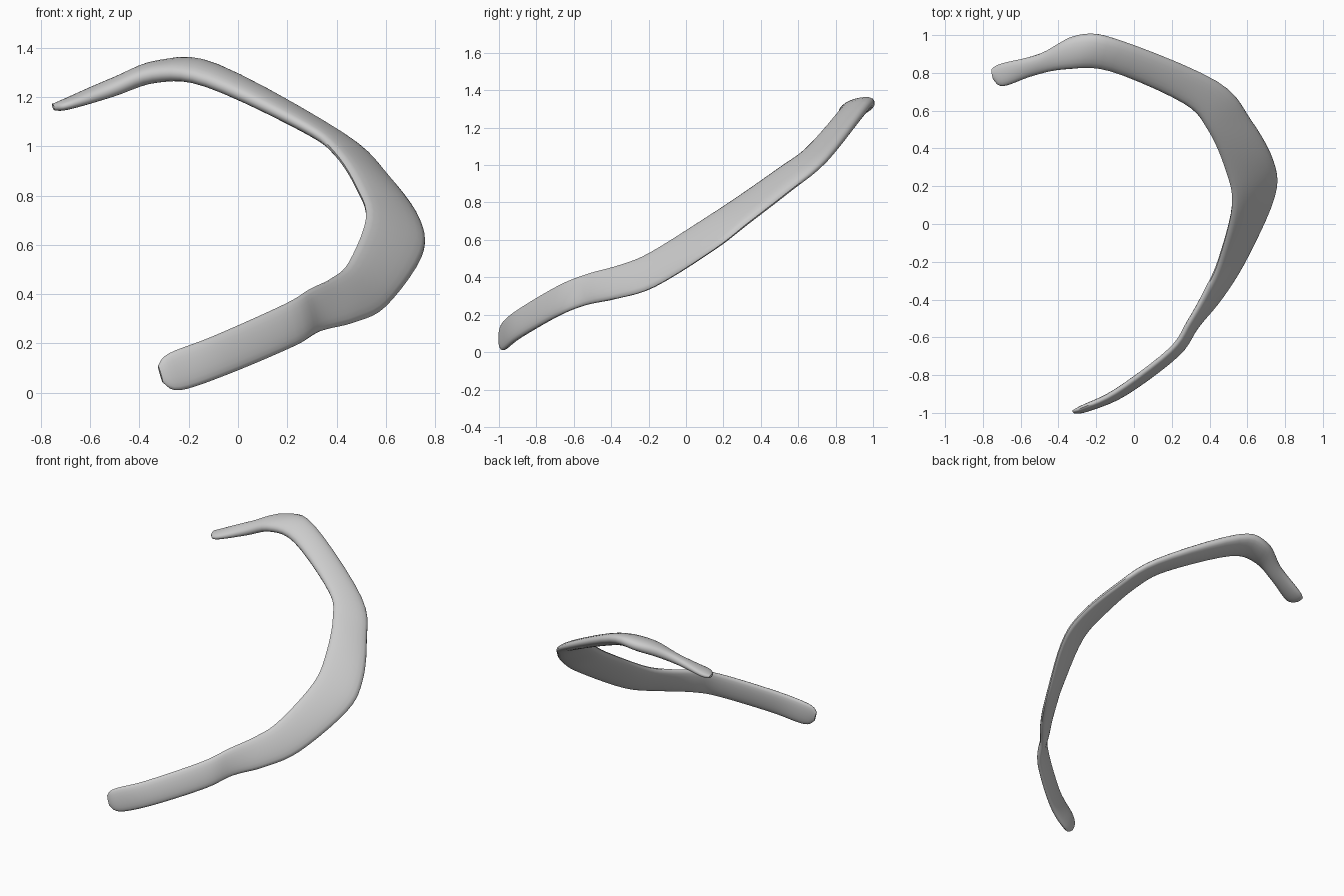
import bpy, bmesh, math
from mathutils import Vector

if "Cube" in bpy.data.objects:
    bpy.data.objects.remove(bpy.data.objects["Cube"])

# Stations along the rib: inner edge, outer edge, thickness
stations = [
    ((-.325, -.992, .11), (-.305, -.995, .04), .02),
    ((-.28, -.975, .16), (-.235, -.975, .01), .04),
    ((-.10, -.89, .23), (-.04, -.89, .075), .05),
    ((.19, -.67, .36), (.23, -.69, .19), .05),
    ((.29, -.52, .42), (.335, -.54, .25), .05),
    ((.38, -.35, .465), (.47, -.38, .285), .055),
    ((.45, -.19, .53), (.60, -.17, .35), .055),
    ((.52, .10, .71), (.745, .15, .55), .055),
    ((.48, .30, .84), (.74, .33, .69), .06),
    ((.39, .50, .98), (.62, .55, .86), .06),
    ((.26, .64, 1.08), (.44, .755, 1.03), .065),
    ((-.13, .81, 1.26), (-.08, .975, 1.315), .08),
    ((-.35, .82, 1.285), (-.30, 1.0, 1.325), .085),
    ((-.52, .79, 1.215), (-.50, .90, 1.265), .065),
    ((-.69, .73, 1.165), (-.70, .85, 1.18), .045),
    ((-.745, .765, 1.155), (-.755, .82, 1.165), .025),
]
inner = [Vector(s[0]) for s in stations]
outer = [Vector(s[1]) for s in stations]
thick = [s[2] for s in stations]
STEPS, SIDES = 5, 20


def spline(p, i, t):
    """Catmull-Rom interpolation, for vectors or numbers."""
    a, b = p[max(i - 1, 0)], p[i]
    c, d = p[i + 1], p[min(i + 2, len(p) - 1)]
    return .5 * (2 * b + (c - a) * t + (2 * a - 5 * b + 4 * c - d) * t * t
                 + (3 * b - a - 3 * c + d) * t ** 3)


# Dense sections along the curve
params = [(i, k / STEPS) for i in range(len(stations) - 1) for k in range(STEPS)]
params.append((len(stations) - 2, 1.0))
sections = [(spline(inner, i, t), spline(outer, i, t), spline(thick, i, t)) for i, t in params]
centres = [(a + b) / 2 for a, b, _ in sections]

# Loft flattened oval rings into the rib
bm = bmesh.new()
rings = []
for n, (a, b, th) in enumerate(sections):
    tangent = centres[min(n + 1, len(centres) - 1)] - centres[max(n - 1, 0)]
    half = (b - a) / 2
    normal = tangent.cross(half).normalized()
    ring = []
    for k in range(SIDES):
        ang = 2 * math.pi * k / SIDES
        c, s = math.cos(ang), math.sin(ang)
        s = math.copysign(abs(s) ** .8, s)
        ring.append(bm.verts.new(centres[n] + half * c + normal * s * th / 2))
    rings.append(ring)
for r, q in zip(rings, rings[1:]):
    for k in range(SIDES):
        m = (k + 1) % SIDES
        bm.faces.new((r[k], r[m], q[m], q[k]))
bm.faces.new(rings[0][::-1])
bm.faces.new(rings[-1])
bmesh.ops.recalc_face_normals(bm, faces=bm.faces)

mesh = bpy.data.meshes.new("rib_bone")
bm.to_mesh(mesh)
bm.free()
rib = bpy.data.objects.new("rib_bone", mesh)
bpy.context.collection.objects.link(rib)
bpy.context.view_layer.objects.active = rib
rib.select_set(True)
bpy.ops.object.shade_smooth_by_angle(angle=math.radians(50))
